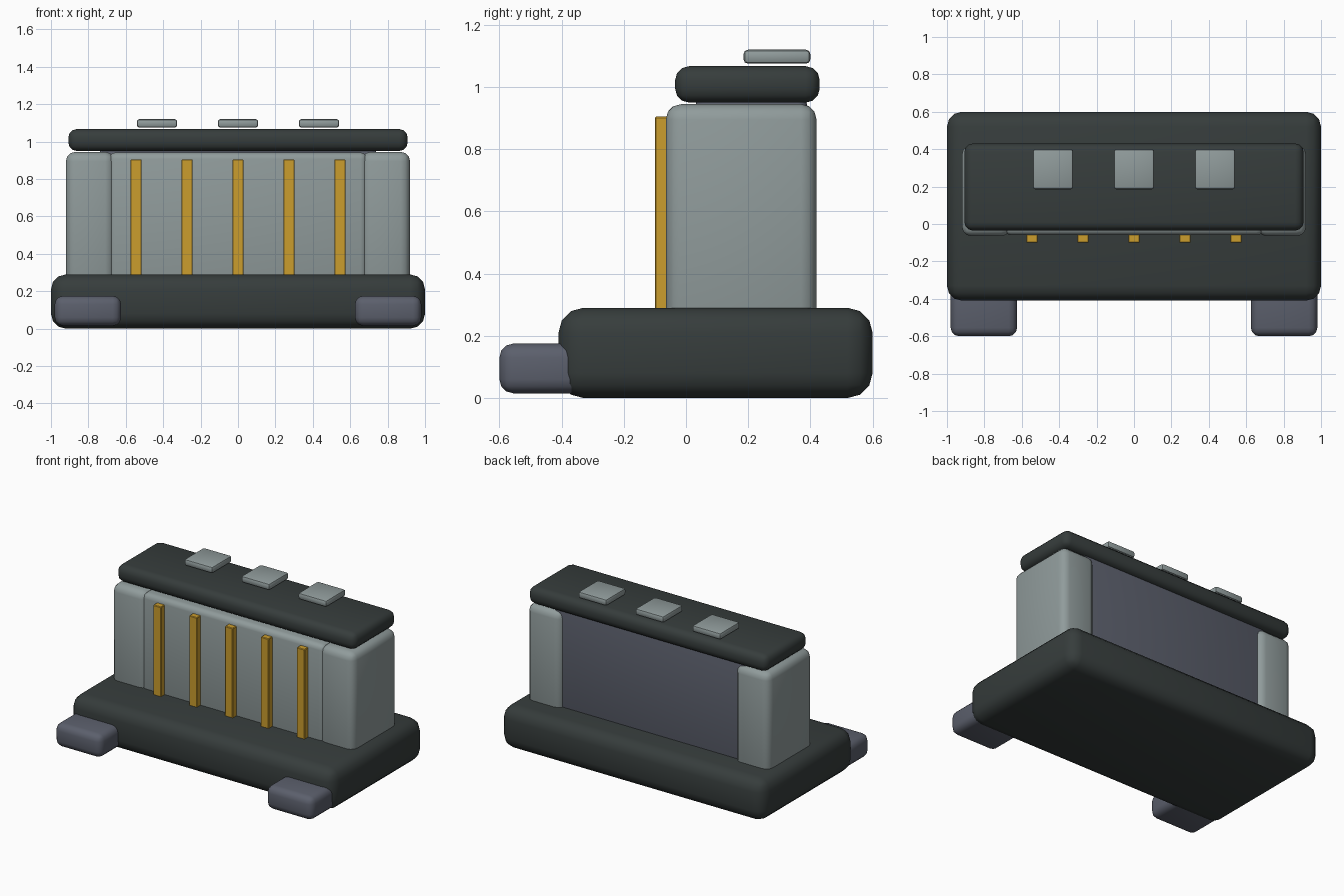
import bpy
import bmesh

if "Cube" in bpy.data.objects:
    bpy.data.objects.remove(bpy.data.objects["Cube"])


def material(name, rgb):
    m = bpy.data.materials.new(name)
    m.diffuse_color = (*rgb, 1)
    m.use_nodes = True
    m.node_tree.nodes["Principled BSDF"].inputs["Base Color"].default_value = m.diffuse_color
    return m


charcoal = material("charcoal", (0.037, 0.046, 0.045))
light_grey = material("light grey", (0.28, 0.33, 0.33))
slate = material("slate", (0.105, 0.115, 0.15))
gold = material("gold", (0.60, 0.34, 0.027))


def box(name, x, y, z, bevel, mat, segments=3):
    """Rounded box spanning the given (min, max) ranges."""
    bm = bmesh.new()
    bmesh.ops.create_cube(bm, size=1)
    for v in bm.verts:
        for i, (lo, hi) in enumerate((x, y, z)):
            v.co[i] = lo if v.co[i] < 0 else hi
    bmesh.ops.bevel(bm, geom=bm.edges[:], offset=bevel, segments=segments,
                    profile=0.5, affect='EDGES')
    me = bpy.data.meshes.new(name)
    bm.to_mesh(me)
    bm.free()
    me.materials.append(mat)
    ob = bpy.data.objects.new(name, me)
    bpy.context.collection.objects.link(ob)
    bpy.context.view_layer.objects.active = ob
    ob.select_set(True)
    bpy.ops.object.shade_smooth_by_angle(angle=0.6)
    ob.select_set(False)
    return ob


# Base slab, inner core and front panel
box("base", (-1, 1), (-0.41, 0.6), (0, 0.29), 0.08, charcoal)
box("core", (-0.74, 0.74), (0.03, 0.39), (0.2, 0.97), 0.03, slate)
box("front_panel", (-0.69, 0.69), (-0.06, 0.12), (0.2, 0.942), 0.035, light_grey)

# End towers and front feet, mirrored left and right
for side, s in (("left", -1), ("right", 1)):
    box(f"{side}_tower", sorted((s * 0.66, s * 0.92)), (-0.065, 0.42),
        (0.2, 0.945), 0.05, light_grey)
    box(f"{side}_foot", sorted((s * 0.625, s * 0.98)), (-0.6, -0.25),
        (0.015, 0.175), 0.045, slate)

# Roof slab
box("roof", (-0.907, 0.907), (-0.035, 0.43), (0.95, 1.067), 0.045, charcoal)

# Roof pads
for i in (-1, 0, 1):
    cx = i * 0.433
    box(f"roof_pad_{i + 2}", (cx - 0.108, cx + 0.108), (0.185, 0.4),
        (1.075, 1.12), 0.014, light_grey, 2)

# Gold bars across the front
for i in range(-2, 3):
    cx = i * 0.2725
    box(f"gold_bar_{i + 3}", (cx - 0.03, cx + 0.03), (-0.1, -0.05),
        (0.25, 0.905), 0.004, gold, 1)
